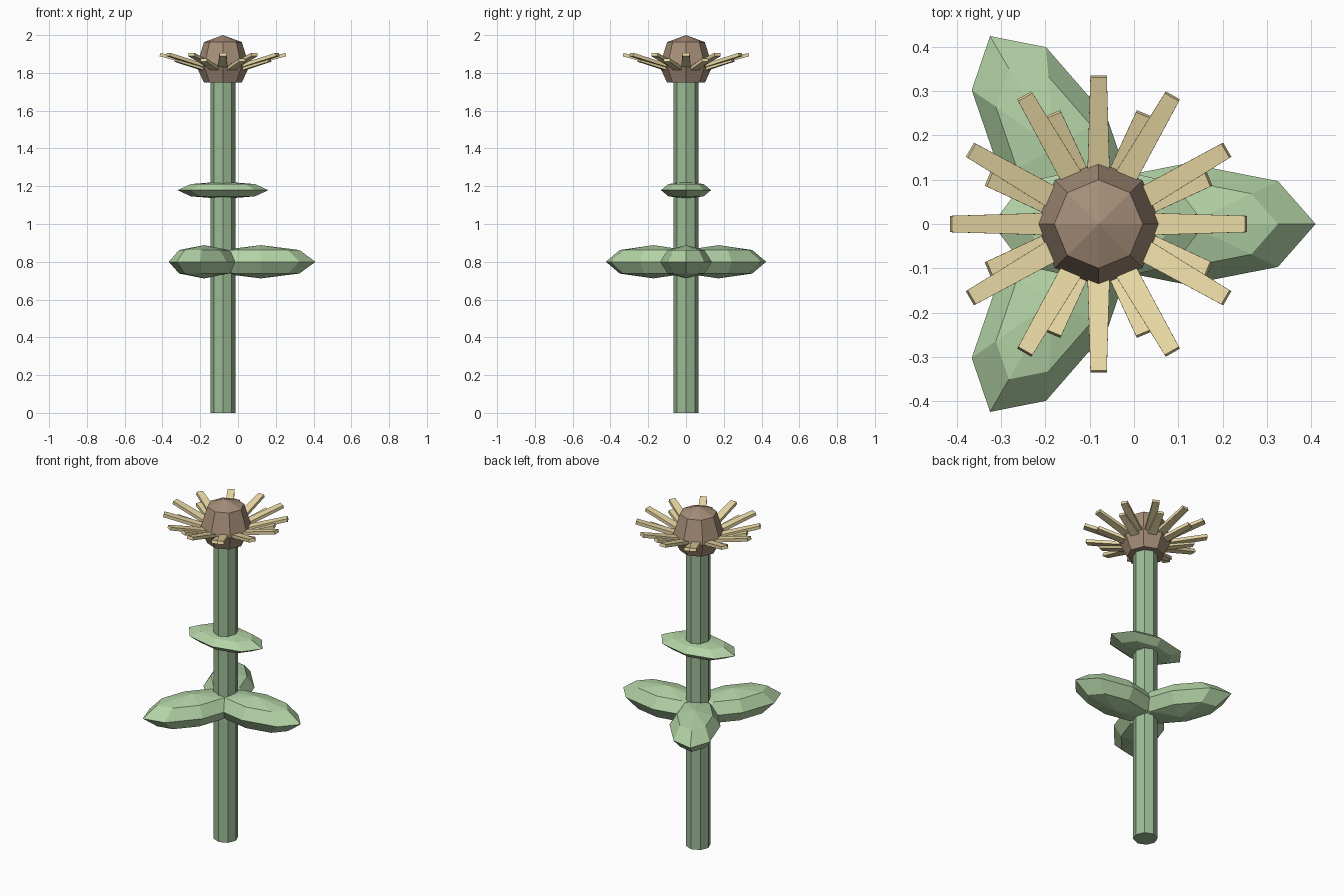
import bpy, bmesh, math
from mathutils import Matrix, Vector

if "Cube" in bpy.data.objects:
    bpy.data.objects.remove(bpy.data.objects["Cube"])

CX = -0.08  # stem axis


def material(name, rgb):
    m = bpy.data.materials.new(name)
    m.diffuse_color = (*rgb, 1)
    m.use_nodes = True
    m.node_tree.nodes["Principled BSDF"].inputs["Base Color"].default_value = m.diffuse_color
    return m


STEM = material("stem_green", (0.33, 0.50, 0.30))
LEAF = material("leaf_green", (0.45, 0.65, 0.38))
BROWN = material("seed_brown", (0.38, 0.27, 0.19))
PETAL = material("petal_cream", (0.83, 0.70, 0.38))


def finish(bm, name, mat):
    bmesh.ops.recalc_face_normals(bm, faces=bm.faces)
    me = bpy.data.meshes.new(name)
    bm.to_mesh(me)
    bm.free()
    me.materials.append(mat)
    ob = bpy.data.objects.new(name, me)
    ob.location.x = CX
    bpy.context.collection.objects.link(ob)
    return ob


def lathe(name, profile, mat, sides=8):
    """Solid of stacked rings (radius, z); radius 0 makes a point."""
    bm = bmesh.new()
    rings = []
    for r, z in profile:
        n = sides if r > 0 else 1
        rings.append([bm.verts.new((r * math.cos(math.tau * i / sides),
                                    r * math.sin(math.tau * i / sides), z)) for i in range(n)])
    for a, b in zip(rings, rings[1:]):
        for i in range(sides):
            j = (i + 1) % sides
            if len(b) == 1:
                bm.faces.new((a[i], a[j], b[0]))
            else:
                bm.faces.new((a[i], a[j], b[j], b[i]))
    bm.faces.new(rings[0][::-1])
    if len(rings[-1]) > 1:
        bm.faces.new(rings[-1])
    return finish(bm, name, mat)


def leaf(name, half, offset, z, angle):
    """Low-poly ellipsoid pushed out from the stem."""
    bm = bmesh.new()
    bmesh.ops.create_uvsphere(bm, u_segments=8, v_segments=4, radius=1)
    m = (Matrix.Rotation(math.radians(angle), 4, 'Z')
         @ Matrix.Translation((offset, 0, z)) @ Matrix.Diagonal((*half, 1)))
    bm.transform(m)
    return finish(bm, name, LEAF)


def petal(name, r0, z0, r1, z1, angle, thick=0.018):
    """Tapered flat bar rising outward from the flower head."""
    bm = bmesh.new()
    bmesh.ops.create_cube(bm, size=1)
    side = Vector((z0 - z1, 0, r1 - r0)).normalized()
    for v in bm.verts:
        outer = v.co.x > 0
        p = Vector((r1, 0, z1)) if outer else Vector((r0, 0, z0))
        p += side * v.co.z * thick
        p.y = v.co.y * (0.037 if outer else 0.052)
        v.co = p
    bm.transform(Matrix.Rotation(math.radians(angle), 4, 'Z'))
    return finish(bm, name, PETAL)


# Stem and flower head
lathe("stem", [(0.066, 0), (0.066, 1.78)], STEM)
lathe("flower_head", [(0.10, 1.748), (0.14, 1.835), (0.10, 1.963), (0, 2.0)], BROWN)

# Three large lower leaves, one small upper leaf
for i in range(3):
    leaf(f"lower_leaf_{i + 1}", (0.29, 0.137, 0.088), 0.20, 0.80, 120 * i)
leaf("upper_leaf", (0.24, 0.132, 0.046), 0, 1.179, 0)

# Long outer petals and short lower petals
for i in range(12):
    petal(f"long_petal_{i + 1}", 0.09, 1.829, 0.333, 1.897, 30 * i)
for i in range(8):
    petal(f"short_petal_{i + 1}", 0.09, 1.815, 0.268, 1.868, 22.5 + 45 * i)
